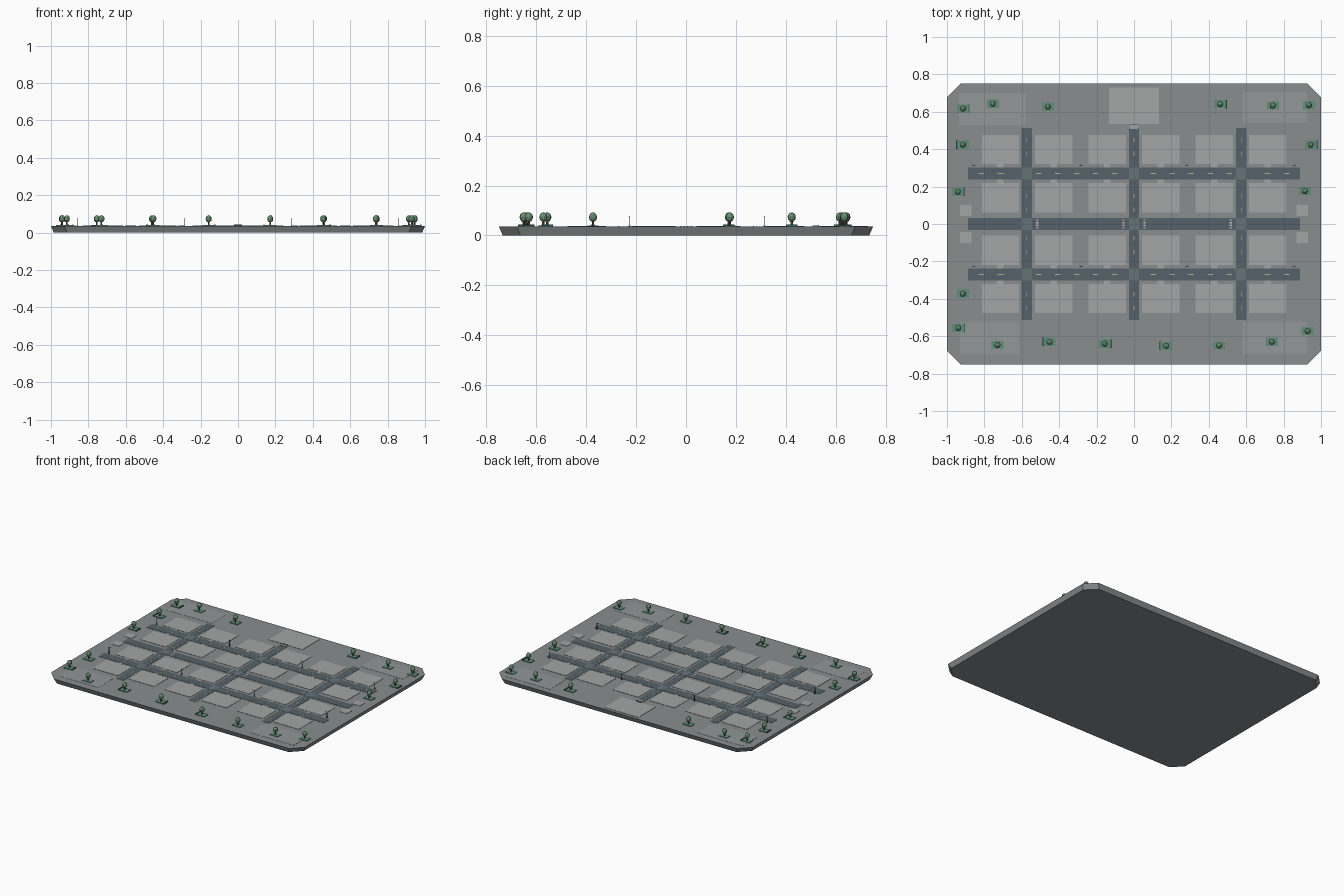
import bpy, bmesh, math
from mathutils import Matrix

if "Cube" in bpy.data.objects:
    bpy.data.objects.remove(bpy.data.objects["Cube"])

TOP = 0.035  # upper surface of the slab


def material(name, rgb):
    m = bpy.data.materials.new(name)
    m.diffuse_color = (*rgb, 1)
    m.use_nodes = True
    m.node_tree.nodes["Principled BSDF"].inputs["Base Color"].default_value = m.diffuse_color
    return m


GROUND = material("ground_grey", (0.25, 0.27, 0.275))
PAVE = material("paving", (0.36, 0.38, 0.375))
PLAZA = material("plaza_paving", (0.29, 0.31, 0.31))
ROAD = material("asphalt", (0.09, 0.12, 0.14))
CROSS = material("junction_asphalt", (0.13, 0.17, 0.19))
LINE = material("lane_paint", (0.5, 0.42, 0.25))
WHITE = material("white_paint", (0.7, 0.7, 0.68))
GRASS = material("planter_green", (0.12, 0.27, 0.19))
HEDGE = material("hedge_green", (0.04, 0.15, 0.1))
LEAF = material("leaf_green", (0.14, 0.28, 0.17))
BARK = material("bark", (0.12, 0.09, 0.07))
METAL = material("dark_metal", (0.08, 0.1, 0.11))


def finish(name, bm, mat):
    me = bpy.data.meshes.new(name)
    bm.to_mesh(me)
    bm.free()
    me.materials.append(mat)
    ob = bpy.data.objects.new(name, me)
    bpy.context.collection.objects.link(ob)
    return ob


def boxes(name, items, mat):
    """items: (x, y, z_bottom, size_x, size_y, size_z)"""
    bm = bmesh.new()
    for x, y, z, sx, sy, sz in items:
        bmesh.ops.create_cube(bm, size=1, matrix=Matrix.Translation((x, y, z + sz / 2))
                              @ Matrix.Diagonal((sx, sy, sz, 1)))
    return finish(name, bm, mat)


# base slab: chamfered rectangle, tapering inward at the bottom
def ring(bm, x, y, c, z):
    pts = [(x, y - c), (x - c, y), (-x + c, y), (-x, y - c),
           (-x, -y + c), (-x + c, -y), (x - c, -y), (x, -y + c)]
    return [bm.verts.new((px, py, z)) for px, py in pts]


bm = bmesh.new()
low, high = ring(bm, 0.985, 0.735, 0.072, 0), ring(bm, 1.0, 0.75, 0.072, TOP)
bm.faces.new(high)
bm.faces.new(low[::-1])
for i in range(8):
    j = (i + 1) % 8
    bm.faces.new((low[i], low[j], high[j], high[i]))
finish("base_slab", bm, GROUND)

# street grid
RX, RY = (-0.573, 0, 0.573), (-0.27, 0, 0.27)
Z = TOP - 0.002
boxes("cross_streets", [(0, y, Z, 1.776, 0.066, 0.0035) for y in RY], ROAD)
boxes("long_streets", [(x, 0, Z, 0.056, 1.028, 0.003) for x in RX], ROAD)
boxes("junctions", [(x, y, Z, 0.056, 0.066, 0.0038) for x in RX for y in RY], CROSS)

# building plots with short driveways
PX = [s * v for v in (0.1425, 0.4285, 0.714) for s in (-1, 1)]
plots = [(x, s * v, Z, 0.2, 0.156, 0.004) for x in PX for s in (-1, 1) for v in (0.14, 0.398)]
boxes("building_plots", plots, PAVE)
boxes("driveways", [(x, y + s * 0.042, Z, 0.035, 0.024, 0.0032)
                    for x in PX for y in (-0.27, 0.27) for s in (-1, 1)], PAVE)

# corner lots, main plaza and gate pads
boxes("corner_lots", [(-0.757, 0.615, Z, 0.357, 0.17, 0.003), (0.753, 0.623, Z, 0.345, 0.165, 0.003),
                      (-0.773, -0.61, Z, 0.315, 0.17, 0.003), (0.753, -0.61, Z, 0.345, 0.17, 0.003)], PLAZA)
boxes("main_plaza", [(0, 0.632, Z, 0.268, 0.194, 0.004)], PAVE)
boxes("gate_pads", [(sx * 0.9, sy * 0.072, Z, 0.062, 0.058, 0.004)
                    for sx in (-1, 1) for sy in (-1, 1)], PAVE)
boxes("plaza_step", [(0, 0.52, Z, 0.042, 0.024, 0.006)], PAVE)
boxes("plaza_rail", [(0, 0.531, Z, 0.042, 0.004, 0.009)], METAL)

# lane dashes and crosswalk stripes
dashes = []
for y in (-0.27, 0.27):
    for i in range(-8, 9):
        x = i * 0.102
        if min(abs(x - r) for r in RX) > 0.04:
            dashes.append((x, y, TOP, 0.03, 0.004, 0.002))
for x in RX:
    for i in range(-6, 7):
        y = i * 0.075
        if min(abs(y - r) for r in RY) > 0.05:
            dashes.append((x, y, TOP, 0.004, 0.024, 0.0016))
boxes("lane_dashes", dashes, LINE)
boxes("crosswalk_stripes", [(x + s * 0.056, k * 0.014, TOP, 0.012, 0.006, 0.002)
                            for x in RX for s in (-1, 1) if abs(x + s * 0.056) < 0.6
                            for k in (-1.5, -0.5, 0.5, 1.5)], WHITE)

# street lamps with a short arm
LAMPS = [(x, y + 0.044) for x in (-0.86, -0.287, 0.287, 0.86) for y in (-0.27, 0.27)]
boxes("lamp_posts", [(x, y, Z, 0.003, 0.003, 0.045) for x, y in LAMPS], METAL)
boxes("lamp_feet", [(x, y, Z, 0.008, 0.008, 0.006) for x, y in LAMPS], METAL)
boxes("lamp_arms", [(x + (0.006 if x < 0 else -0.006), y, Z + 0.044, 0.014, 0.004, 0.002)
                    for x, y in LAMPS], METAL)

# trees in planters around the rim: x, y, hedge side (0 = none)
TREES = [(-0.915, 0.617, 1), (-0.755, 0.643, 0), (-0.46, 0.627, 0), (0.46, 0.641, 1), (0.742, 0.633, 0),
         (0.935, 0.635, 0), (-0.915, 0.424, -1), (0.945, 0.424, 1), (-0.942, 0.172, 1), (0.914, 0.176, 0),
         (-0.915, -0.373, 0), (-0.94, -0.556, 1), (-0.73, -0.647, 0), (-0.452, -0.63, -1),
         (-0.157, -0.64, 1), (0.172, -0.651, -1), (0.455, -0.65, 0), (0.737, -0.63, 0), (0.928, -0.572, 0)]
boxes("planters", [(x, y, Z, 0.064, 0.044, 0.007) for x, y, h in TREES], GRASS)
boxes("planter_hedges", [(x + h * 0.033, y, Z, 0.006, 0.046, 0.011) for x, y, h in TREES if h], HEDGE)
trunks, crowns = bmesh.new(), bmesh.new()
for x, y, h in TREES:
    bmesh.ops.create_cone(trunks, cap_ends=True, segments=6, radius1=0.0055, radius2=0.004, depth=0.024,
                          matrix=Matrix.Translation((x, y, 0.049)))
    bmesh.ops.create_icosphere(crowns, subdivisions=2, radius=1,
                               matrix=Matrix.Translation((x, y, 0.0735))
                               @ Matrix.Diagonal((0.0165, 0.0165, 0.0195, 1)))
finish("tree_trunks", trunks, BARK)
finish("tree_crowns", crowns, LEAF)
